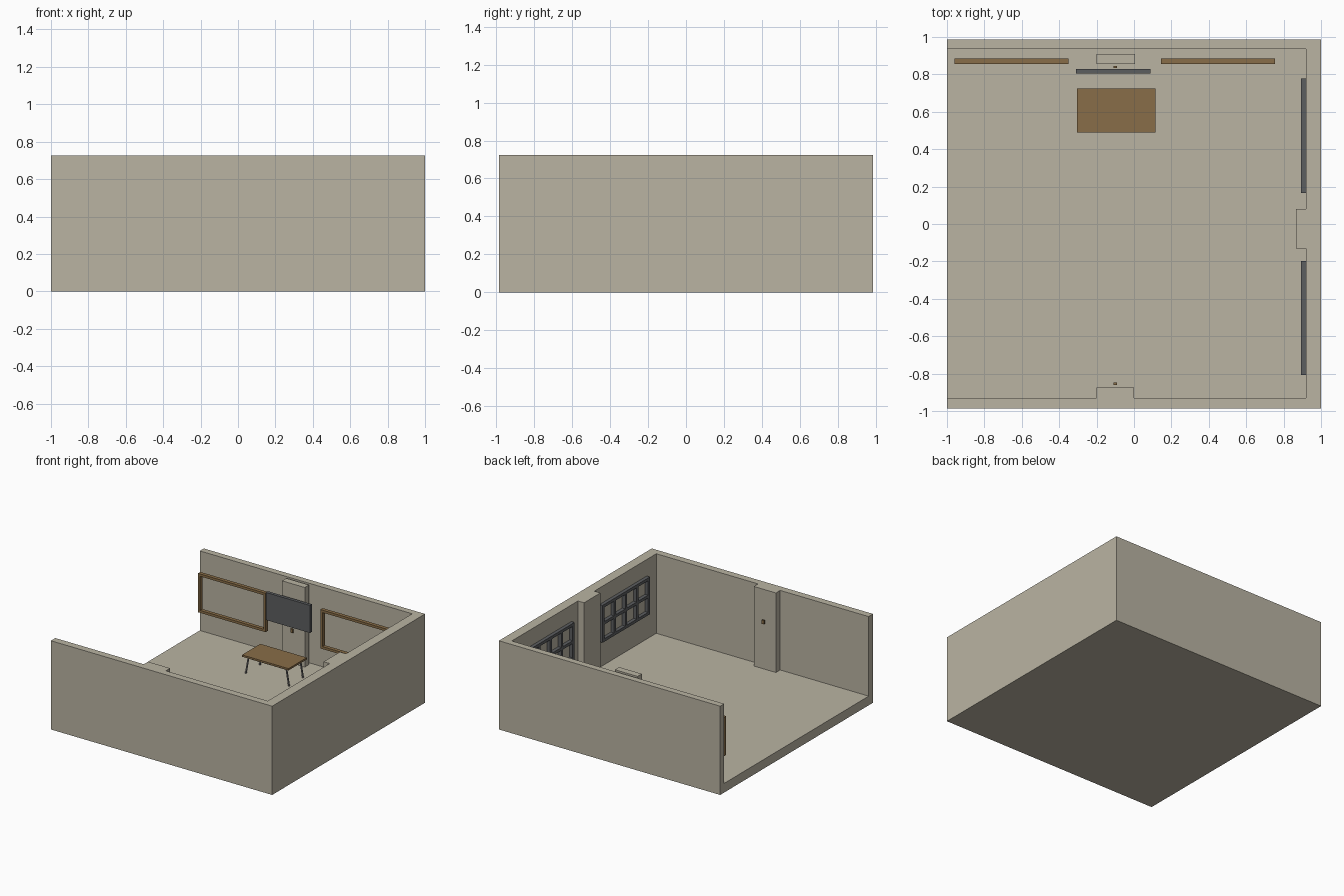
import bpy
import bmesh
from mathutils import Vector

cube = bpy.data.objects.get("Cube")
if cube:
    bpy.data.objects.remove(cube, do_unlink=True)


def material(name, r, g, b):
    m = bpy.data.materials.new(name)
    m.use_nodes = True
    m.diffuse_color = (r, g, b, 1)
    bsdf = next(n for n in m.node_tree.nodes if n.type == 'BSDF_PRINCIPLED')
    bsdf.inputs["Base Color"].default_value = (r, g, b, 1)
    return m


PLASTER = material("warm grey plaster", 0.49, 0.455, 0.365)
WOOD = material("brown wood", 0.25, 0.155, 0.065)
SLATE = material("dark slate", 0.107, 0.112, 0.118)
METAL = material("grey metal", 0.20, 0.20, 0.20)
FLOOR, TOP, SIDE = 0.075, 0.725, 0.987


def finish(name, bm, mat):
    bmesh.ops.recalc_face_normals(bm, faces=bm.faces)
    mesh = bpy.data.meshes.new(name)
    bm.to_mesh(mesh)
    bm.free()
    mesh.materials.append(mat)
    obj = bpy.data.objects.new(name, mesh)
    bpy.context.scene.collection.objects.link(obj)
    return obj


def add_box(bm, xs, ys, zs):
    verts = bmesh.ops.create_cube(bm, size=1)["verts"]
    for v in verts:
        v.co = Vector([(a + b) / 2 + c * (b - a) for c, (a, b) in zip(v.co, (xs, ys, zs))])


def box(name, xs, ys, zs, mat):
    bm = bmesh.new()
    add_box(bm, xs, ys, zs)
    return finish(name, bm, mat)


def lattice(name, mat, us, zs, depth, bar, cols, rows, along_x):
    """Rectangular frame with evenly spaced bars; us runs along the wall."""
    bm = bmesh.new()

    def piece(u, z):
        if along_x:
            add_box(bm, u, depth, z)
        else:
            add_box(bm, depth, u, z)

    for i in range(cols + 1):
        u = us[0] + (us[1] - us[0] - bar) * i / cols
        piece((u, u + bar), zs)
    step = (us[1] - us[0] - bar) / cols
    for j in range(rows + 1):
        z = zs[0] + (zs[1] - zs[0] - bar) * j / rows
        for i in range(cols):
            u = us[0] + step * i
            piece((u + bar, u + step), (z, z + bar))
    return finish(name, bm, mat)


# Floor slab and three walls, with two pillars built into the wall outline
box("floor", (-1, 1), (-SIDE, SIDE), (0, FLOOR), PLASTER)
plan = [(-1, -SIDE), (1, -SIDE), (1, SIDE), (-1, SIDE), (-1, 0.935), (0.92, 0.935),
        (0.92, 0.08), (0.865, 0.08), (0.865, -0.13), (0.92, -0.13), (0.92, -0.93),
        (0, -0.93), (0, -0.875), (-0.2, -0.875), (-0.2, -0.93), (-1, -0.93)]
bm = bmesh.new()
base = bm.faces.new([bm.verts.new((x, y, FLOOR)) for x, y in plan])
walls = bmesh.ops.extrude_face_region(bm, geom=[base], use_keep_orig=True)
raised = [g for g in walls["geom"] if isinstance(g, bmesh.types.BMVert)]
bmesh.ops.translate(bm, verts=raised, vec=(0, 0, TOP - FLOOR))
finish("walls", bm, PLASTER)
box("back_pillar", (-0.2, 0.005), (0.855, 0.91), (FLOOR, TOP), PLASTER)

# Small fittings on the front and back pillars
box("back_fitting", (-0.11, -0.09), (0.833, 0.846), (0.335, 0.365), WOOD)
box("front_fitting", (-0.11, -0.09), (-0.86, -0.847), (0.455, 0.485), WOOD)

# Open wooden frames and dark board on the back wall
for name, us in (("right_board_frame", (-0.96, -0.35)), ("left_board_frame", (0.145, 0.755))):
    lattice(name, WOOD, us, (0.265, 0.583), (0.855, 0.885), 0.02, 1, 1, True)
box("dark_board", (-0.31, 0.087), (0.804, 0.83), (0.395, 0.62), SLATE)

# Windows on the side wall
for name, us in (("back_window", (0.165, 0.777)), ("front_window", (-0.808, -0.197))):
    lattice(name, SLATE, us, (0.285, 0.59), (0.892, 0.92), 0.024, 4, 2, False)

# Table: wooden top, thin rails and splayed metal legs
CX, CY = -0.095, 0.606
box("table_top", (CX - 0.21, CX + 0.21), (CY - 0.118, CY + 0.118), (0.217, 0.232), WOOD)
for side, sy in (("front", -1), ("back", 1)):
    y = CY + sy * 0.09
    box(side + "_table_rail", (CX - 0.17, CX + 0.17), (y - 0.005, y + 0.005), (0.203, 0.217), METAL)
    for hand, sx in (("left", 1), ("right", -1)):
        bm = bmesh.new()
        add_box(bm, (-0.005, 0.005), (-0.005, 0.005), (FLOOR, 0.217))
        for v in bm.verts:
            spread = 0.195 if v.co.z < 0.1 else 0.17
            v.co.x += CX + sx * spread
            v.co.y += y
        finish(f"{side}_{hand}_table_leg", bm, METAL)
